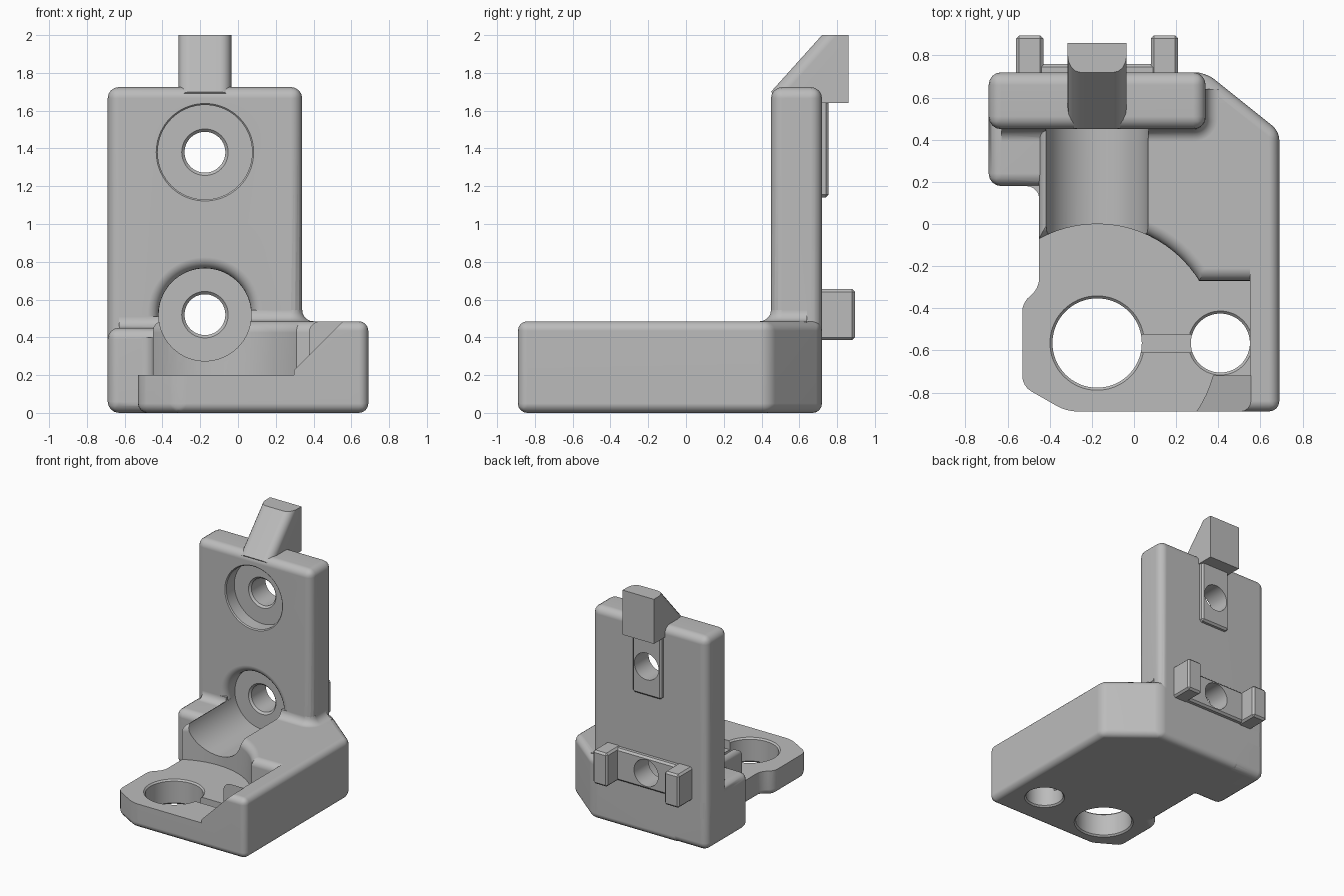
import bpy, bmesh, math
from mathutils import Vector

cube = bpy.data.objects.get("Cube")
if cube:
    bpy.data.objects.remove(cube, do_unlink=True)

grey = bpy.data.materials.new("plain grey")
grey.use_nodes = True
COLOUR = (0.5, 0.5, 0.5, 1)
grey.diffuse_color = COLOUR
grey.node_tree.nodes["Principled BSDF"].inputs["Base Color"].default_value = COLOUR

ROUND = 0.06      # edge and fillet radius
HOLE_X = -0.175   # shared centre line of the screw holes


def finish(name, bm):
    bmesh.ops.recalc_face_normals(bm, faces=bm.faces[:])
    mesh = bpy.data.meshes.new(name)
    bm.to_mesh(mesh)
    bm.free()
    mesh.materials.append(grey)
    obj = bpy.data.objects.new(name, mesh)
    bpy.context.collection.objects.link(obj)
    return obj


def prism(name, outline, axis, lo, hi, bevel=0, segments=4, pick=None):
    """Extrude a 2D outline along an axis, optionally bevelling chosen edges."""
    place = {"X": lambda u, v, h: (h, u, v),
             "Y": lambda u, v, h: (u, h, v),
             "Z": lambda u, v, h: (u, v, h)}[axis]
    bm = bmesh.new()
    face = bm.faces.new([bm.verts.new(place(u, v, lo)) for u, v in outline])
    ext = bmesh.ops.extrude_face_region(bm, geom=[face])
    moved = [g for g in ext["geom"] if isinstance(g, bmesh.types.BMVert)]
    bmesh.ops.translate(bm, verts=moved, vec=place(0, 0, hi - lo))
    bmesh.ops.recalc_face_normals(bm, faces=bm.faces[:])
    if bevel:
        edges = [e for e in bm.edges if pick is None or pick(e)]
        bmesh.ops.bevel(bm, geom=edges, offset=bevel, segments=segments,
                        profile=0.5, affect='EDGES', clamp_overlap=True)
    return finish(name, bm)


def box(name, x, y, z, bevel=0, segments=4):
    corners = [(x[0], y[0]), (x[1], y[0]), (x[1], y[1]), (x[0], y[1])]
    return prism(name, corners, "Z", z[0], z[1], bevel, segments)


def lathe(name, profile, axis, a, b):
    """Turn (radius, height) points about the y or z axis through (a, b)."""
    bm = bmesh.new()
    if axis == "Z":
        centre, direction = Vector((a, b, 0)), Vector((0, 0, 1))
    else:
        centre, direction = Vector((a, 0, b)), Vector((0, 1, 0))
    verts = [bm.verts.new(centre + Vector((r, 0, 0)) + direction * h) for r, h in profile]
    edges = [bm.edges.new(pair) for pair in zip(verts, verts[1:])]
    bmesh.ops.spin(bm, geom=verts + edges, cent=centre, axis=direction,
                   angle=math.tau, steps=72)
    bmesh.ops.remove_doubles(bm, verts=bm.verts[:], dist=1e-5)
    return finish(name, bm)


def arc(u, v, start, end, steps=5):
    """Points on a circle of the shared radius, angles in degrees."""
    angles = [math.radians(start + (end - start) * i / steps) for i in range(steps + 1)]
    return [(u + ROUND * math.cos(t), v + ROUND * math.sin(t)) for t in angles]


def fillet(name, u, v, su, sv, axis, lo, hi):
    """Concave strip in the corner (u, v), opening towards the signs su, sv."""
    e = 0.02
    local = [(-e, -e), (ROUND, -e)] + arc(ROUND, ROUND, 270, 180) + [(-e, ROUND)]
    return prism(name, [(u + su * p, v + sv * q) for p, q in local], axis, lo, hi)


def combine(target, tools, operation):
    bpy.context.view_layer.objects.active = target
    for tool in tools:
        mod = target.modifiers.new("combine", 'BOOLEAN')
        mod.operation = operation
        mod.solver = 'EXACT'
        mod.object = tool
        bpy.ops.object.modifier_apply(modifier=mod.name)


# Base block, with its chamfered corners
TOP, FLOOR = 0.485, 0.2
footprint = [(-0.45, 0.72), (0.34, 0.72), (0.69, 0.44), (0.69, -0.89), (-0.32, -0.89),
             (-0.53, -0.77), (-0.53, -0.37), (-0.45, -0.31)]
body = prism("bracket_body", footprint, "Z", 0, TOP, ROUND)

# Upright plate, with the rounded lip of the lower screw recess
plate = box("back_plate", (-0.69, 0.34), (0.45, 0.72), (0.2, 1.725), ROUND)
lip = lathe("recess_lip", [(0, 0.44), (0.305, 0.44)] + arc(0.305, 0.51, 270, 180) + [(0, 0.51)],
            "Y", HOLE_X, 0.52)
combine(plate, [lip], 'DIFFERENCE')

# Side lump and fillets where parts meet
side_lump = box("side_lump", (-0.69, -0.3), (0.18, 0.72), (0, 0.45), ROUND)
added = [
    plate, side_lump,
    fillet("plate_foot_fillet", 0.45, TOP, -1, 1, "X", -0.3, 0.28),
    fillet("plate_side_fillet", 0.34, TOP, 1, 1, "Y", 0.51, 0.64),
    fillet("lump_top_fillet", 0.45, 0.45, -1, 1, "X", -0.63, -0.38),
    fillet("lump_side_fillet", -0.45, 0.18, -1, -1, "Z", 0.04, 0.4),
    lathe("plate_corner_fillet", [(0, 0.42), (2 * ROUND, 0.42)]
          + arc(2 * ROUND, TOP + ROUND, 270, 180) + [(0, TOP + ROUND)], "Z", 0.28, 0.51),
]
combine(body, added, 'UNION')

# Pocket cutters: round recess, square recess and sloped front wall
HIGH = 0.7
rim = TOP - ROUND
round_pocket = lathe("round_pocket", [(0, FLOOR), (0.57, FLOOR)] + arc(0.63, rim, 180, 90)
                     + [(0.63, HIGH), (0, HIGH)], "Z", HOLE_X, -0.57)
square_pocket = prism("square_pocket", [(-0.72, FLOOR), (-0.27, FLOOR)] + arc(-0.21, rim, 180, 90)
                      + [(-0.21, HIGH), (-0.72, HIGH)], "X", -0.1, 0.55)
ramp = prism("ramp_cutter", [(-1, FLOOR), (0.27, FLOOR), (0.67, 0.6), (0.67, HIGH), (-1, HIGH)],
             "Y", -1, -0.72)
low_front = box("low_front_cutter", (-1, 0.1), (-0.8, -0.5), (FLOOR, HIGH))


def floor_hole(name, x, r):
    c = 0.012
    return lathe(name, [(0, -0.1), (r + c, -0.1), (r + c, 0.0), (r, c), (r, FLOOR - c),
                        (r + c, FLOOR), (r + c, 0.3), (0, 0.3)], "Z", x, -0.565)


def screw_bore(name, z, r, front, edge):
    return lathe(name, [(0, front), (r + edge, front), (r + edge, 0.45), (r, 0.45 + edge),
                        (r, 0.56), (0.123, 0.56), (0.108, 0.575), (0.108, 0.9), (0, 0.9)],
                 "Y", HOLE_X, z)


upper_bore = screw_bore("upper_bore", 1.38, 0.25, 0.3, 0.008)
lower_bore = screw_bore("lower_bore", 0.52, 0.245, -0.2, 0)
cutters = [round_pocket, square_pocket, ramp, low_front, upper_bore, lower_bore,
           floor_hole("large_hole", HOLE_X, 0.212), floor_hole("small_hole", 0.41, 0.14),
           box("groove", (-0.05, 0.35), (-0.61, -0.525), (0.13, 0.3))]
combine(body, cutters, 'DIFFERENCE')

# Top hook with rounded sloping shoulders
hook = prism("top_hook", [(0.5, 1.64), (0.45, 1.7), (0.72, 2.0), (0.86, 2.0), (0.86, 1.64)],
             "X", -0.315, -0.035, ROUND, 4,
             lambda e: all(v.co.y < 0.73 for v in e.verts)
             and abs(e.verts[0].co.z - e.verts[1].co.z) > 0.2)

# Raised rails and pegs on the back
upper_rail = box("upper_rail", (-0.305, -0.045), (0.69, 0.755), (1.14, 1.67), 0.015, 1)
lower_rail = box("lower_rail", (-0.5, 0.15), (0.69, 0.76), (0.39, 0.65), 0.015, 1)
combine(upper_rail, [upper_bore], 'DIFFERENCE')
combine(lower_rail, [lower_bore], 'DIFFERENCE')
pegs = [box(side + "_peg", (HOLE_X + a, HOLE_X + b), (0.69, 0.895), (0.385, 0.655), 0.015, 1)
        for side, a, b in (("right", -0.385, -0.255), ("left", 0.255, 0.385))]

# Tidy up helpers and shade
for tool in added + cutters + [lip]:
    bpy.data.objects.remove(tool, do_unlink=True)
for obj in [body, hook, upper_rail, lower_rail] + pegs:
    bpy.ops.object.select_all(action='DESELECT')
    obj.select_set(True)
    bpy.context.view_layer.objects.active = obj
    bpy.ops.object.shade_smooth_by_angle(angle=math.radians(32))
    normals = obj.modifiers.new("even_shading", 'WEIGHTED_NORMAL')
    normals.keep_sharp = True
